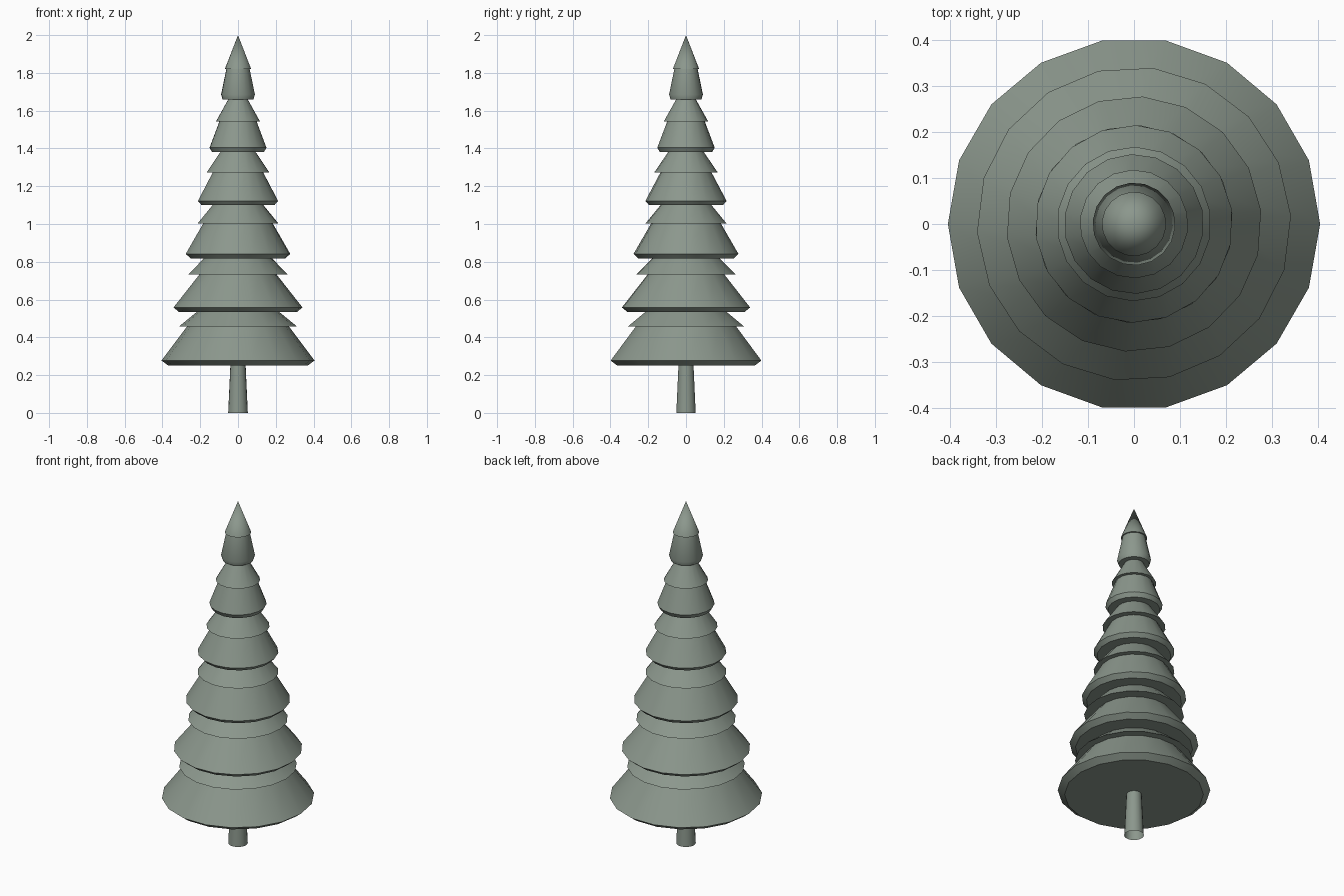
import bpy, bmesh, math

cube = bpy.data.objects.get("Cube")
if cube:
    bpy.data.objects.remove(cube)

SIDES = 18

mat = bpy.data.materials.new("grey green")
mat.use_nodes = True
colour = (0.26, 0.31, 0.265, 1)
mat.diffuse_color = colour
mat.node_tree.nodes["Principled BSDF"].inputs["Base Color"].default_value = colour


def lathe(name, profile, sides=SIDES, turn=0.0):
    """Spin a list of (radius, height) points around z."""
    bm = bmesh.new()
    rings = []
    for r, z in profile:
        if r == 0:
            rings.append([bm.verts.new((0, 0, z))] * sides)
            continue
        angles = [turn + i * math.tau / sides for i in range(sides)]
        rings.append([bm.verts.new((r * math.cos(a), r * math.sin(a), z)) for a in angles])
    for low, high in zip(rings, rings[1:]):
        for i in range(sides):
            j = (i + 1) % sides
            corners = list(dict.fromkeys((low[i], low[j], high[j], high[i])))
            bm.faces.new(corners)
    mesh = bpy.data.meshes.new(name)
    bm.to_mesh(mesh)
    bm.free()
    mesh.materials.append(mat)
    obj = bpy.data.objects.new(name, mesh)
    bpy.context.collection.objects.link(obj)
    bpy.ops.object.select_all(action="DESELECT")
    obj.select_set(True)
    bpy.context.view_layer.objects.active = obj
    bpy.ops.object.shade_smooth_by_angle(angle=math.radians(30))
    return obj


# Trunk, open at the foot
lathe("trunk", [(0.052, 0), (0.04, 0.26)])

# Branch tiers: base height, rim height, rim radius, neck radius,
# skirt height, skirt radius, top radius
tiers = [
    (0.25, 0.277, 0.405, 0.27, 0.457, 0.313, 0.22),
    (0.533, 0.558, 0.342, 0.205, 0.732, 0.265, 0.18),
    (0.818, 0.842, 0.278, 0.185, 1.003, 0.215, 0.135),
    (1.1, 0.022 + 1.1, 0.215, 0.135, 1.273, 0.168, 0.095),
    (1.38, 1.404, 0.152, 0.1, 1.542, 0.118, 0.052),
    (1.66, 1.685, 0.09, 0.062, 1.82, 0.07, 0),
]
tops = [t[0] for t in tiers[1:]] + [2.0]

for n, (tier, top) in enumerate(zip(tiers, tops)):
    base, rim, r_rim, r_neck, skirt, r_skirt, r_top = tier
    profile = [(0, base), (r_rim * 0.91, base), (r_rim, rim), (r_neck, skirt),
               (r_skirt, skirt), (r_top, top)]
    lathe(f"branch_tier_{n + 1}", profile, turn=math.radians(3 * n))
